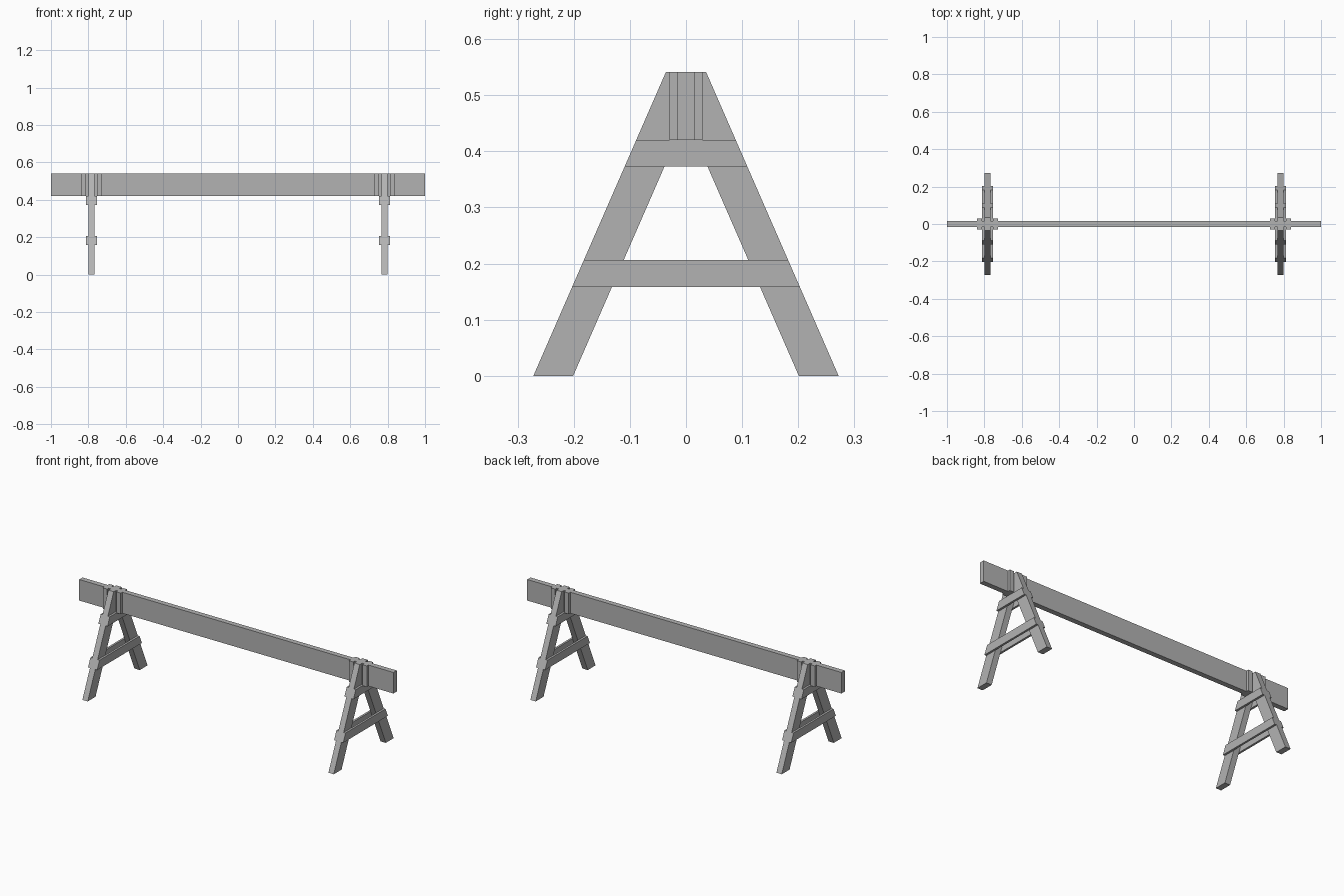
import bpy

cube = bpy.data.objects.get("Cube")
if cube:
    bpy.data.objects.remove(cube, do_unlink=True)

wood = bpy.data.materials.new("plain_grey")
wood.use_nodes = True
GREY = (0.45, 0.45, 0.45, 1)
wood.diffuse_color = GREY
wood.node_tree.nodes["Principled BSDF"].inputs["Base Color"].default_value = GREY

TOP, BEAM_BOTTOM, BEAM_HALF = 0.541, 0.42, 0.015
LEG_HALF, PLATE, FOOT, LEG_WIDTH = 0.017, 0.012, 0.272, 0.071
SLOPE = (FOOT - 0.036) / TOP


def board(name, profile, x0, x1):
    """Extrude a (y, z) profile along x."""
    n = len(profile)
    verts = [(x, y, z) for x in (x0, x1) for y, z in profile]
    faces = [tuple(range(n)), tuple(reversed(range(n, 2 * n)))]
    faces += [(i, i + n, (i + 1) % n + n, (i + 1) % n) for i in range(n)]
    mesh = bpy.data.meshes.new(name)
    mesh.from_pydata(verts, [], faces)
    # Make the outward direction consistent for mirrored profiles
    area = sum(profile[i][0] * profile[(i + 1) % n][1]
               - profile[(i + 1) % n][0] * profile[i][1] for i in range(n))
    if area > 0:
        mesh.flip_normals()
    mesh.materials.append(wood)
    obj = bpy.data.objects.new(name, mesh)
    bpy.context.collection.objects.link(obj)
    return obj


def box(y0, y1, z0, z1):
    return [(y0, z0), (y1, z0), (y1, z1), (y0, z1)]


def outer(z):
    return FOOT - SLOPE * z


# Long top beam
board("beam", box(-BEAM_HALF, BEAM_HALF, BEAM_BOTTOM, TOP), -1, 1)

# Sloping leg, cut flat where it meets the beam
inner_foot = FOOT - LEG_WIDTH
leg_profile = [(FOOT, 0), (outer(TOP), TOP), (BEAM_HALF, TOP),
               (BEAM_HALF, (inner_foot - BEAM_HALF) / SLOPE), (inner_foot, 0)]

for side, cx in (("left", 0.783), ("right", -0.783)):
    for end, sy in (("front", -1), ("back", 1)):
        board(f"{side}_{end}_leg", [(sy * y, z) for y, z in leg_profile],
              cx - LEG_HALF, cx + LEG_HALF)

    for face, sx in (("outer", 1 if cx > 0 else -1), ("inner", -1 if cx > 0 else 1)):
        # Paired brace plates on both faces of the trestle
        for level, z0, z1 in (("lower", 0.158, 0.206), ("upper", 0.373, BEAM_BOTTOM)):
            profile = [(-outer(z0), z0), (outer(z0), z0),
                       (outer(z1), z1), (-outer(z1), z1)]
            xs = sorted((cx + sx * LEG_HALF, cx + sx * (LEG_HALF + PLATE)))
            board(f"{side}_{level}_{face}_brace", profile, *xs)

        # Upright cleats fixed to the beam beside each leg
        for end, sy in (("front", -1), ("back", 1)):
            ys = sorted((sy * BEAM_HALF, sy * 0.029))
            xs = sorted((cx + sx * (LEG_HALF + PLATE), cx + sx * 0.057))
            board(f"{side}_{end}_{face}_cleat", box(*ys, BEAM_BOTTOM, TOP), *xs)
